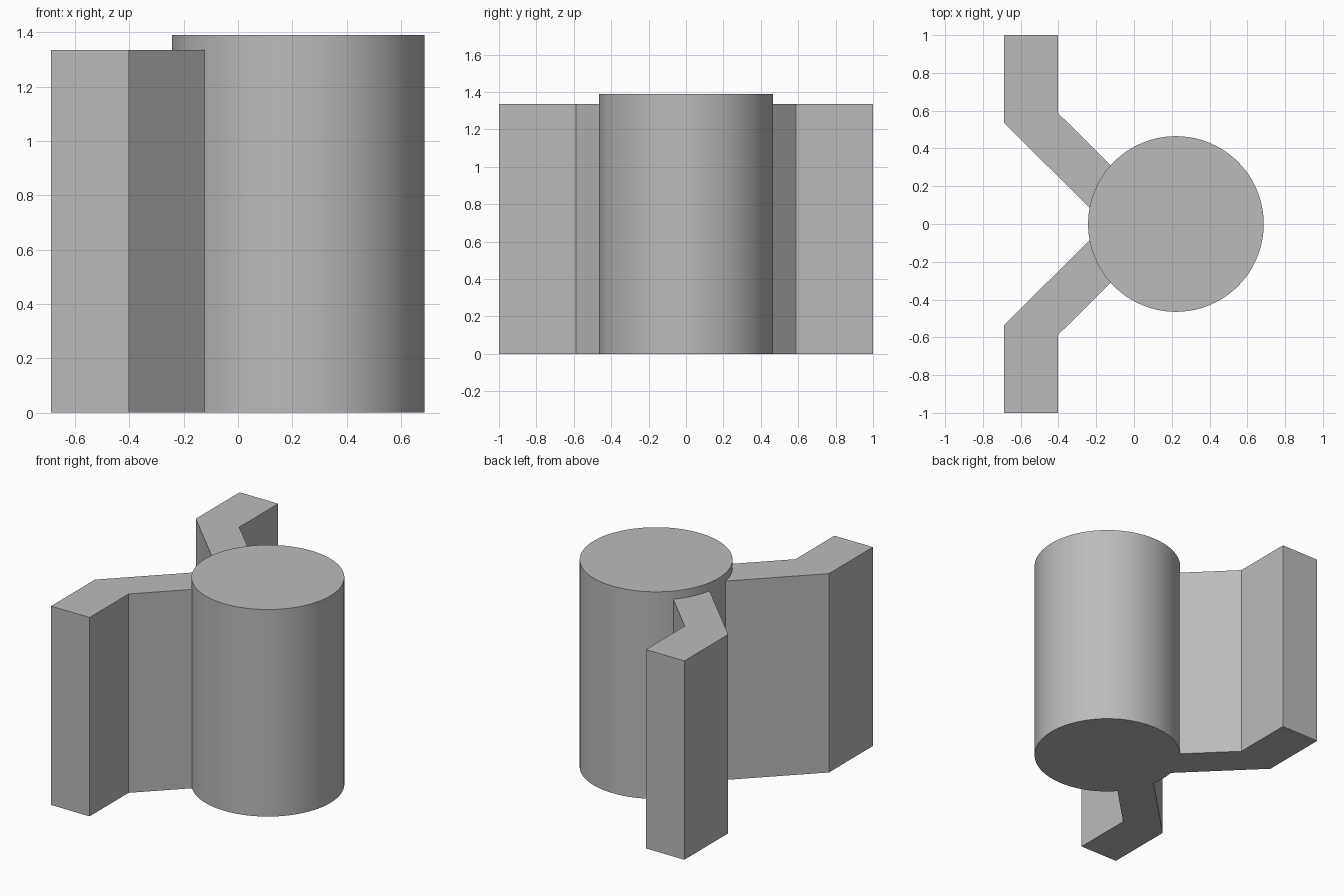
import bpy
import bmesh
from math import cos, sin, radians

cube = bpy.data.objects.get("Cube")
if cube:
    bpy.data.objects.remove(cube, do_unlink=True)

# Single grey material
grey = bpy.data.materials.new("plain grey")
grey.use_nodes = True
colour = (0.5, 0.5, 0.5, 1)
grey.diffuse_color = colour
grey.node_tree.nodes["Principled BSDF"].inputs["Base Color"].default_value = colour

CENTRE_X, RADIUS = 0.222, 0.465
BODY_HEIGHT, ARM_HEIGHT = 1.39, 1.335


def prism(name, outline, height):
    """Extrude a flat outline upwards from the ground."""
    bm = bmesh.new()
    base = bm.faces.new([bm.verts.new((x, y, 0)) for x, y in outline])
    top = bmesh.ops.extrude_face_region(bm, geom=[base], use_keep_orig=True)["geom"]
    verts = [g for g in top if isinstance(g, bmesh.types.BMVert)]
    bmesh.ops.translate(bm, verts=verts, vec=(0, 0, height))
    bmesh.ops.recalc_face_normals(bm, faces=bm.faces)
    mesh = bpy.data.meshes.new(name)
    bm.to_mesh(mesh)
    bm.free()
    mesh.materials.append(grey)
    obj = bpy.data.objects.new(name, mesh)
    bpy.context.collection.objects.link(obj)
    return obj


def arc(radius, start, end, count):
    angles = [radians(start + (end - start) * i / count) for i in range(count + 1)]
    return [(CENTRE_X + radius * cos(a), radius * sin(a)) for a in angles]


# Round central body
body = prism("round_body", arc(RADIUS, 0, 360, 96)[:-1], BODY_HEIGHT)
bpy.ops.object.select_all(action="DESELECT")
body.select_set(True)
bpy.context.view_layer.objects.active = body
bpy.ops.object.shade_smooth_by_angle(angle=radians(30))

# Bent arms, each meeting the body along a curved edge
bend = [(-0.688, 0.535), (-0.688, 1), (-0.402, 1), (-0.402, 0.587)]
arm = bend + arc(RADIUS - 0.002, 138, 169.5, 10)
for name, side in (("back_arm", 1), ("front_arm", -1)):
    prism(name, [(x, y * side) for x, y in arm], ARM_HEIGHT)
